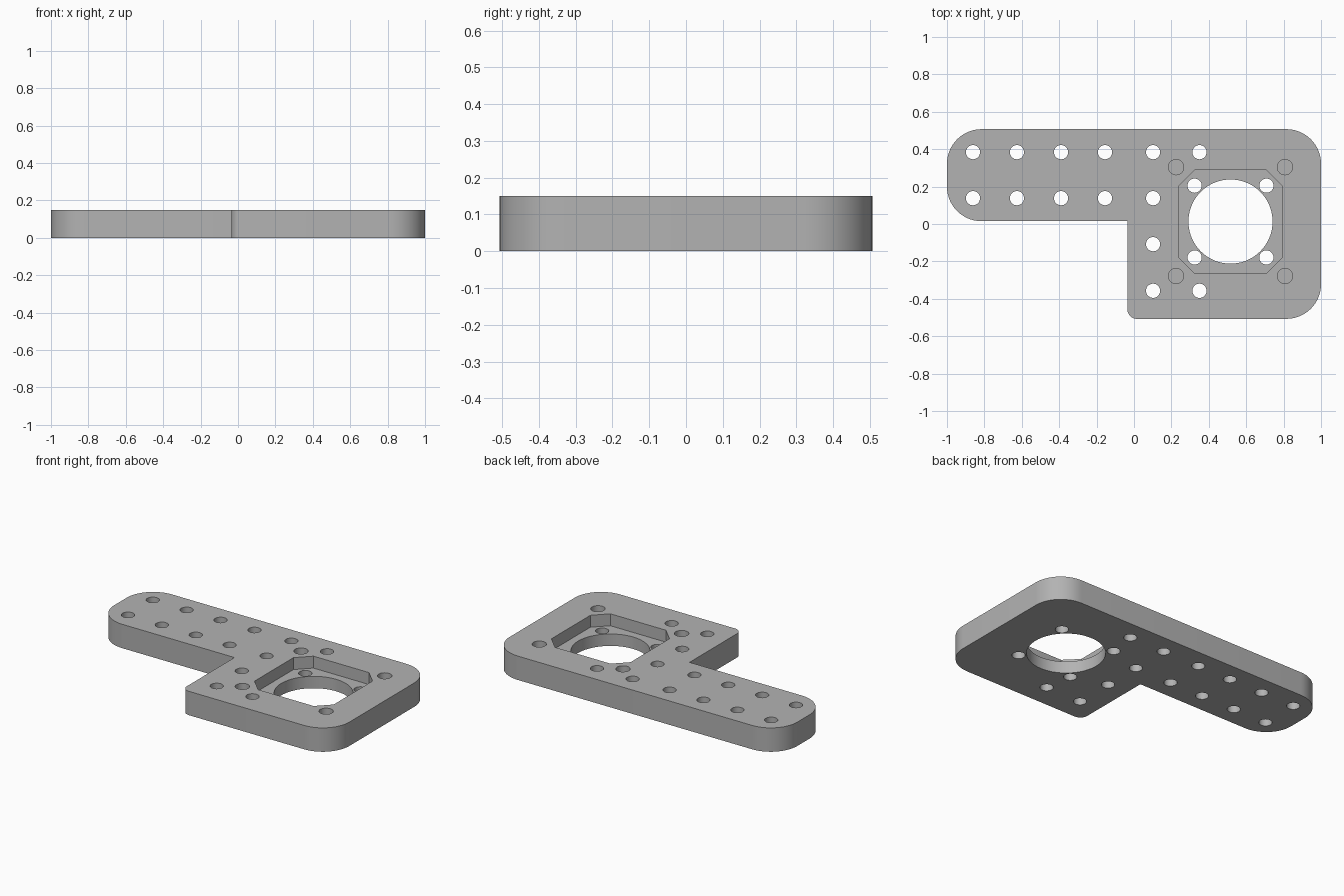
import bpy
import bmesh
from math import sin, cos, pi
from mathutils import Vector

cube = bpy.data.objects.get("Cube")
if cube:
    bpy.data.objects.remove(cube, do_unlink=True)

THICK = 0.15
POCKET_FLOOR = 0.075
BLIND_FLOOR = 0.05
CENTRE = Vector((0.516, 0.013))   # middle of the motor pocket

grey = bpy.data.materials.new("plate grey")
grey.use_nodes = True
colour = (0.45, 0.45, 0.45, 1)
grey.diffuse_color = colour
grey.node_tree.nodes["Principled BSDF"].inputs["Base Color"].default_value = colour


def prism(bm, points, z0, z1):
    """Closed upright prism from a counter-clockwise outline."""
    low = [bm.verts.new((x, y, z0)) for x, y in points]
    high = [bm.verts.new((x, y, z1)) for x, y in points]
    bm.faces.new(low[::-1])
    bm.faces.new(high)
    for i in range(len(low)):
        j = (i + 1) % len(low)
        bm.faces.new((low[i], low[j], high[j], high[i]))


def circle(centre, radius, sides=32):
    return [(centre[0] + radius * cos(2 * pi * i / sides),
             centre[1] + radius * sin(2 * pi * i / sides)) for i in range(sides)]


def rounded(corners, steps=14):
    """Outline whose square corners (x, y, radius) are replaced by arcs."""
    points = []
    for i, (x, y, r) in enumerate(corners):
        p = Vector((x, y))
        if r == 0:
            points.append(p)
            continue
        a = (Vector(corners[i - 1][:2]) - p).normalized() * r
        b = (Vector(corners[(i + 1) % len(corners)][:2]) - p).normalized() * r
        for k in range(steps + 1):
            t = k / steps * pi / 2
            points.append(p + a * (1 - sin(t)) + b * (1 - cos(t)))
    return points


def make_object(name, bm):
    mesh = bpy.data.meshes.new(name)
    bm.to_mesh(mesh)
    bm.free()
    obj = bpy.data.objects.new(name, mesh)
    bpy.context.collection.objects.link(obj)
    mesh.materials.append(grey)
    return obj


def around_centre(offset):
    return [CENTRE + Vector((sx * offset, sy * offset))
            for sx in (-1, 1) for sy in (-1, 1)]


# Plate: long arm joined to a wide square end
bm = bmesh.new()
prism(bm, rounded([(-1, 0.015, 0.185), (-0.035, 0.015, 0), (-0.035, -0.507, 0.05),
                   (1, -0.507, 0.185), (1, 0.507, 0.185), (-1, 0.507, 0.185)]), 0, THICK)
plate = make_object("mounting_plate", bm)

# Recesses from the top: chamfered pocket and four blind holes
bm = bmesh.new()
h, c = 0.275, 0.193
octagon = [(c, -h), (h, -c), (h, c), (c, h), (-c, h), (-h, c), (-h, -c), (-c, -h)]
prism(bm, [CENTRE + Vector(p) for p in octagon], POCKET_FLOOR, THICK + 0.1)
for p in around_centre(0.291):
    prism(bm, circle(p, 0.041), BLIND_FLOOR, THICK + 0.1)
recess_cutter = make_object("recess_cutter", bm)

# Through cuts: central bore, pocket corner holes and the bolt hole grid
bm = bmesh.new()
holes = [(x, y) for x in (-0.861, -0.626, -0.39, -0.155, 0.102) for y in (0.384, 0.138)]
holes += [(0.35, 0.384), (0.102, -0.108), (0.102, -0.357), (0.35, -0.357)]
for p in holes + around_centre(0.192):
    prism(bm, circle(p, 0.038), -0.1, THICK + 0.1)
prism(bm, circle(CENTRE, 0.225, 72), -0.1, THICK + 0.1)
through_cutter = make_object("through_cutter", bm)

# Apply the cuts
bpy.ops.object.select_all(action="DESELECT")
bpy.context.view_layer.objects.active = plate
plate.select_set(True)
for cutter in (recess_cutter, through_cutter):
    cutter.hide_render = True
    mod = plate.modifiers.new("cut", "BOOLEAN")
    mod.operation = "DIFFERENCE"
    mod.solver = "EXACT"
    mod.object = cutter
    bpy.ops.object.modifier_apply(modifier=mod.name)
    bpy.data.objects.remove(cutter, do_unlink=True)

bpy.ops.object.shade_smooth_by_angle(angle=pi / 6)
